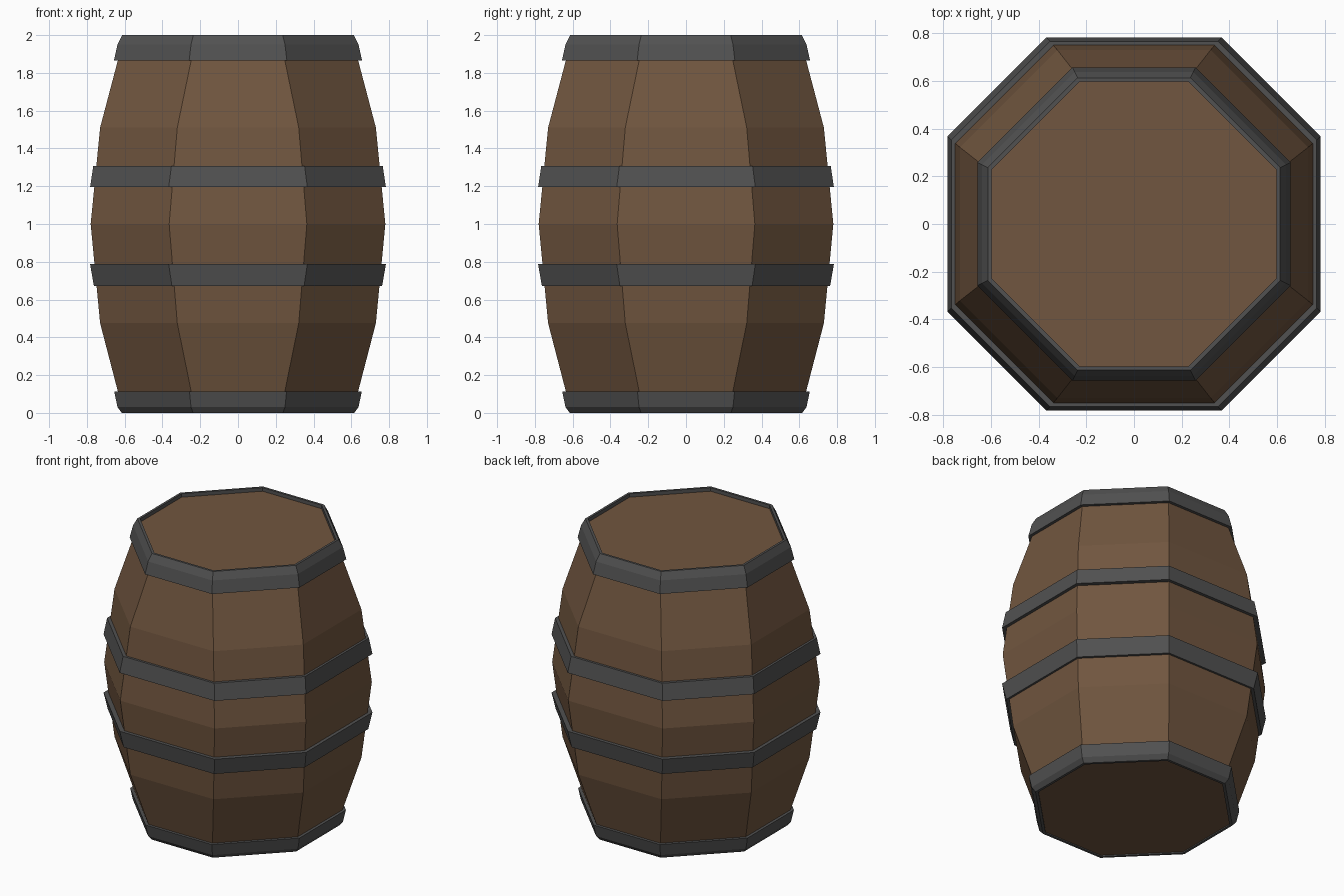
import bpy, bmesh

if "Cube" in bpy.data.objects:
    bpy.data.objects.remove(bpy.data.objects["Cube"])


def material(name, rgb):
    m = bpy.data.materials.new(name)
    m.diffuse_color = (*rgb, 1)
    m.use_nodes = True
    m.node_tree.nodes["Principled BSDF"].inputs["Base Color"].default_value = m.diffuse_color
    return m


wood = material("brown wood", (0.165, 0.093, 0.050))
iron = material("dark iron", (0.083, 0.083, 0.083))


def octagon(r, z):
    """Eight corners with flats at distance r; flats widen towards the belly."""
    h = 0.23 + (r - 0.60) * 0.49 if r < 0.655 else 0.257 + (r - 0.655) * 0.86
    return [(r, -h, z), (r, h, z), (h, r, z), (-h, r, z),
            (-r, h, z), (-r, -h, z), (-h, -r, z), (h, -r, z)]


def loft(name, profile, mat, closed):
    """Sweep an (r, z) profile round the octagon: closed ring or capped solid."""
    bm = bmesh.new()
    rings = [[bm.verts.new(p) for p in octagon(r, z)] for r, z in profile]
    pairs = list(zip(rings, rings[1:]))
    if closed:
        pairs.append((rings[-1], rings[0]))
    else:
        bm.faces.new(rings[0][::-1])
        bm.faces.new(rings[-1])
    for a, b in pairs:
        for i in range(8):
            j = (i + 1) % 8
            bm.faces.new((a[i], a[j], b[j], b[i]))
    bmesh.ops.recalc_face_normals(bm, faces=bm.faces)
    me = bpy.data.meshes.new(name)
    bm.to_mesh(me)
    bm.free()
    me.materials.append(mat)
    ob = bpy.data.objects.new(name, me)
    bpy.context.collection.objects.link(ob)
    return ob


# Wooden body with lid sunk below the top rim
loft("barrel_body", [(0.605, 0.008), (0.635, 0.11), (0.73, 0.475), (0.78, 1.0),
                     (0.73, 1.51), (0.635, 1.87), (0.608, 1.975)], wood, False)

# End hoops with chamfered rims
loft("bottom_hoop", [(0.598, 0.0), (0.615, 0.0), (0.638, 0.03), (0.655, 0.112),
                     (0.62, 0.112), (0.598, 0.03)], iron, True)
loft("top_hoop", [(0.597, 2.0), (0.613, 2.0), (0.638, 1.95), (0.657, 1.865),
                  (0.62, 1.865), (0.597, 1.95)], iron, True)

# Belly hoops
loft("lower_hoop", [(0.73, 0.672), (0.763, 0.672), (0.783, 0.787), (0.73, 0.787)], iron, True)
loft("upper_hoop", [(0.73, 1.195), (0.783, 1.195), (0.766, 1.308), (0.73, 1.308)], iron, True)
